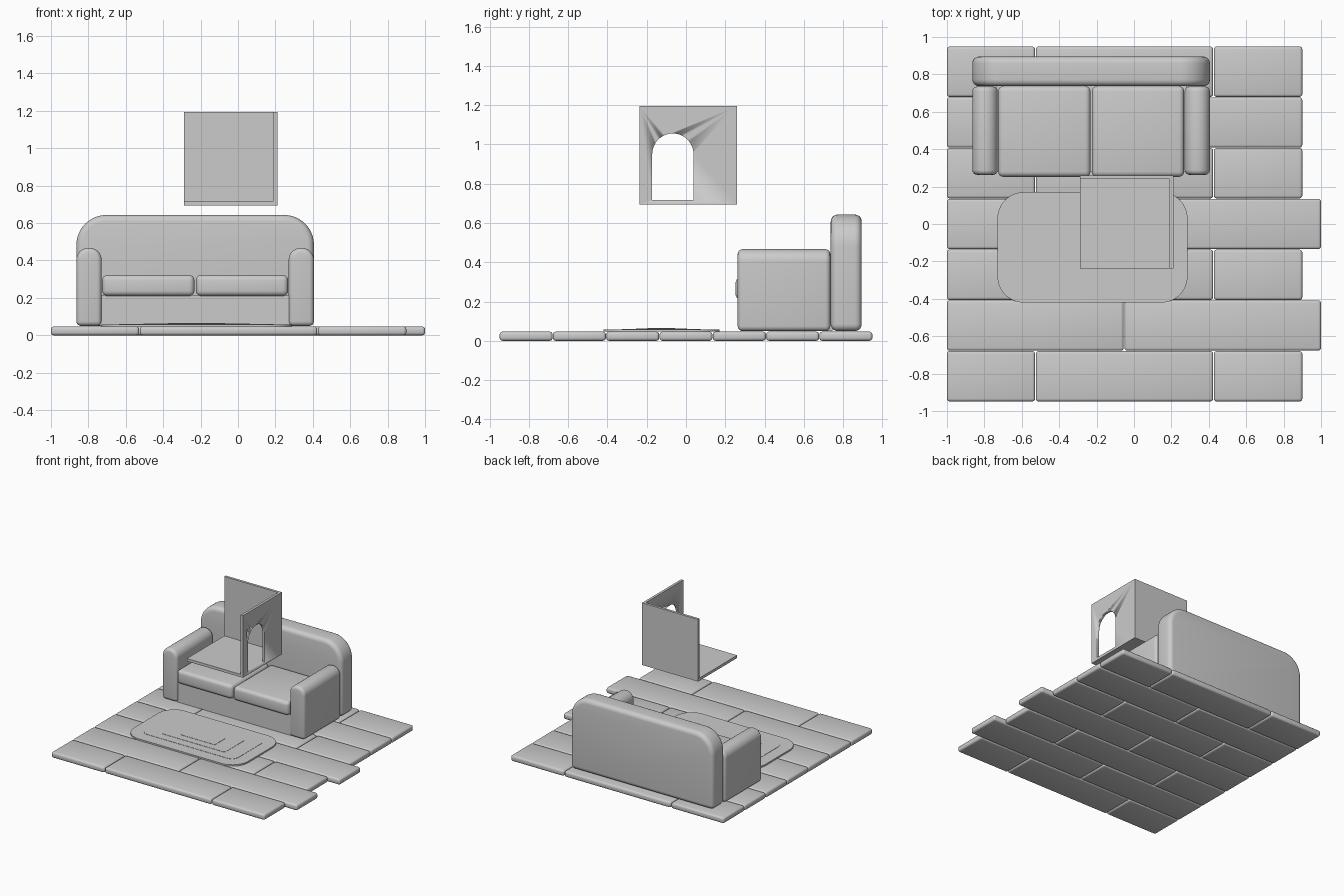
import bpy, bmesh, math

if "Cube" in bpy.data.objects:
    bpy.data.objects.remove(bpy.data.objects["Cube"])


def rounded(a0, a1, b0, b1, r_low=0.0, r_high=0.0, seg=12):
    """Rectangle outline, with separate radii for the lower and upper corners."""
    pts = []
    for a, b, sa, sb, r, start in ((a0, b0, 1, 1, r_low, 180), (a1, b0, -1, 1, r_low, 270),
                                   (a1, b1, -1, -1, r_high, 0), (a0, b1, 1, -1, r_high, 90)):
        if r == 0:
            pts.append((a, b))
            continue
        for i in range(seg + 1):
            t = math.radians(start + 90 * i / seg)
            pts.append((a + sa * r + r * math.cos(t), b + sb * r + r * math.sin(t)))
    return pts


def prism(name, outline, axis, lo, hi, bevel=0.0, seg=4):
    """Extrude an outline along an axis from lo to hi, optionally with soft edges."""
    place = {"x": lambda a, b, d: (d, a, b),
             "y": lambda a, b, d: (a, d, b),
             "z": lambda a, b, d: (a, b, d)}[axis]
    bm = bmesh.new()
    face = bm.faces.new([bm.verts.new(place(a, b, lo)) for a, b in outline])
    ext = bmesh.ops.extrude_face_region(bm, geom=[face])
    moved = [v for v in ext["geom"] if isinstance(v, bmesh.types.BMVert)]
    bmesh.ops.translate(bm, vec=place(0, 0, hi - lo), verts=moved)
    bmesh.ops.remove_doubles(bm, verts=bm.verts, dist=1e-5)
    bmesh.ops.recalc_face_normals(bm, faces=bm.faces)
    mesh = bpy.data.meshes.new(name)
    bm.to_mesh(mesh)
    bm.free()
    ob = bpy.data.objects.new(name, mesh)
    bpy.context.collection.objects.link(ob)
    bpy.ops.object.select_all(action="DESELECT")
    ob.select_set(True)
    bpy.context.view_layer.objects.active = ob
    if bevel:
        mod = ob.modifiers.new("soft_edges", "BEVEL")
        mod.width, mod.segments = bevel, seg
        mod.limit_method, mod.angle_limit = "ANGLE", math.radians(40)
        bpy.ops.object.modifier_apply(modifier=mod.name)
    bpy.ops.object.shade_smooth_by_angle(angle=math.radians(35))
    return ob


def box(name, x0, x1, y0, y1, z0, z1, bevel=0.0, seg=4):
    return prism(name, rounded(x0, x1, y0, y1), "z", z0, z1, bevel, seg)


# Floor planks: seven rows with staggered joints
FLOOR = 0.047
three = (-1.0, -0.527, 0.425, 0.9)
rows = [three, (-1.0, -0.053, 1.0), three, (-1.0, -0.053, 1.0),
        three, (-1.0, -0.053, 0.9), three]
pitch = 1.9 / 7
for r, joints in enumerate(rows):
    y = -0.95 + r * pitch
    for i in range(len(joints) - 1):
        box(f"floor_plank_{r}_{i}", joints[i] + 0.002 * (i > 0), joints[i + 1] - 0.002 * (i < len(joints) - 2),
            y + 0.001, y + pitch - 0.001, 0, FLOOR, 0.015, 3)

# Sofa, symmetric about x = CX
CX = -0.229
prism("sofa_back", rounded(CX - 0.635, CX + 0.635, 0.05, 0.643, 0, 0.16), "y", 0.737, 0.895, 0.035, 5)
box("sofa_base", CX - 0.51, CX + 0.51, 0.28, 0.745, 0.05, 0.215)
for side, s in (("left", -1), ("right", 1)):
    a, b = sorted((CX + s * 0.5, CX + s * 0.635))
    prism(f"{side}_arm", rounded(a, b, 0.05, 0.467, 0, 0.064), "y", 0.263, 0.735, 0.025)
    a, b = sorted((CX + s * 0.004, CX + s * 0.497))
    box(f"{side}_seat_cushion", a, b, 0.252, 0.737, 0.21, 0.322, 0.028)

# Rug of four concentric, slightly stepped layers
RX, RY = -0.222, -0.125
for i, (hx, hy, r) in enumerate(((0.508, 0.295, 0.14), (0.413, 0.2, 0.055),
                                 (0.283, 0.13, 0.02), (0.152, 0.07, 0.008))):
    prism(f"rug_layer_{i}", rounded(RX - hx, RX + hx, RY - hy, RY + hy, r, r),
          "z", FLOOR, 0.059 + i * 0.002)

# Open room corner: floor, back wall, and side wall with an arched doorway
box("room_floor", -0.29, 0.19, -0.237, 0.24, 0.695, 0.717)
box("room_back_wall", -0.29, 0.19, 0.24, 0.26, 0.695, 1.195)
cutter = prism("doorway_cutter", rounded(-0.172, 0.038, 0.717, 1.056, 0, 0.1049), "x", 0.15, 0.25)
cutter.hide_render = True
wall = box("room_side_wall", 0.19, 0.21, -0.237, 0.26, 0.695, 1.195)
cut = wall.modifiers.new("doorway", "BOOLEAN")
cut.operation, cut.object, cut.solver = "DIFFERENCE", cutter, "EXACT"
bpy.ops.object.modifier_apply(modifier=cut.name)
bpy.data.objects.remove(cutter)
